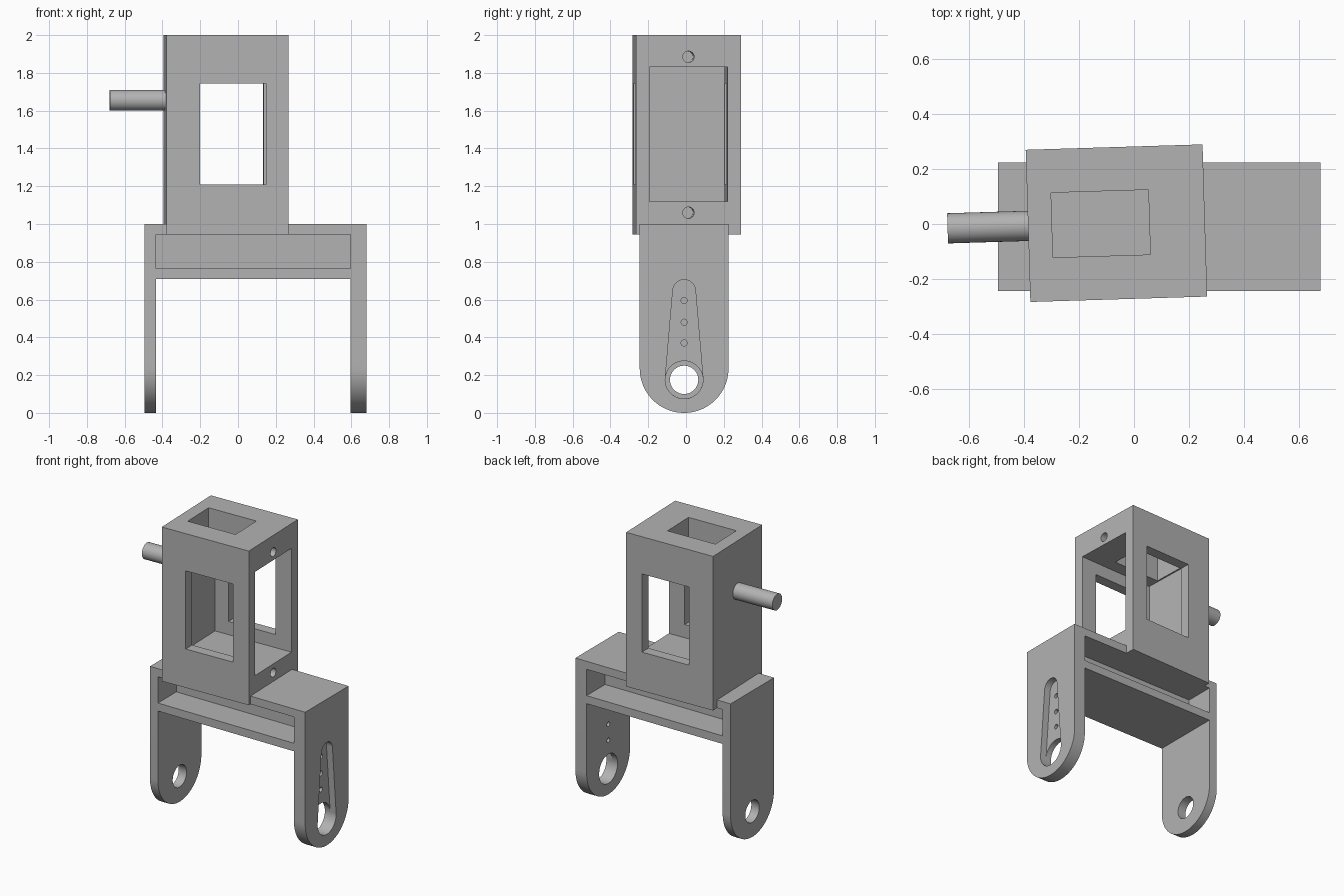
import bpy
import bmesh
from math import cos, sin, pi, radians, asin
from mathutils import Matrix, Vector

cube = bpy.data.objects.get("Cube")
if cube:
    bpy.data.objects.remove(cube, do_unlink=True)

grey = bpy.data.materials.new("plain grey")
grey.use_nodes = True
grey.diffuse_color = (0.45, 0.45, 0.45, 1)
grey.node_tree.nodes["Principled BSDF"].inputs["Base Color"].default_value = grey.diffuse_color


def arc(y, z, r, start, end, steps=32):
    """Points of an arc in the side plane."""
    return [(y + r * cos(start + (end - start) * i / steps),
             z + r * sin(start + (end - start) * i / steps)) for i in range(steps + 1)]


def disc(y, z, r):
    return arc(y, z, r, 0, 2 * pi, 48)[:-1]


def rect(y0, y1, z0, z1):
    return [(y0, z0), (y1, z0), (y1, z1), (y0, z1)]


def prism(name, outline, x0, x1):
    """Extrude a (y, z) outline along x."""
    bm = bmesh.new()
    face = bm.faces.new([bm.verts.new((x0, y, z)) for y, z in outline])
    new = bmesh.ops.extrude_face_region(bm, geom=[face])["geom"]
    verts = [g for g in new if isinstance(g, bmesh.types.BMVert)]
    bmesh.ops.translate(bm, verts=verts, vec=Vector((x1 - x0, 0, 0)))
    bmesh.ops.recalc_face_normals(bm, faces=bm.faces)
    mesh = bpy.data.meshes.new(name)
    bm.to_mesh(mesh)
    bm.free()
    mesh.materials.append(grey)
    obj = bpy.data.objects.new(name, mesh)
    bpy.context.collection.objects.link(obj)
    return obj


def select(obj):
    bpy.ops.object.select_all(action='DESELECT')
    obj.select_set(True)
    bpy.context.view_layer.objects.active = obj


def cut(obj, outline, x0, x1):
    """Subtract a prism from the object."""
    cutter = prism("cutter", outline, x0, x1)
    cutter.hide_render = True
    mod = obj.modifiers.new("cut", 'BOOLEAN')
    mod.operation = 'DIFFERENCE'
    mod.solver = 'EXACT'
    mod.object = cutter
    select(obj)
    bpy.ops.object.modifier_apply(modifier=mod.name)
    bpy.data.objects.remove(cutter, do_unlink=True)


def finish(obj):
    select(obj)
    bpy.ops.object.shade_smooth_by_angle(angle=radians(30))


# Bracket: a round-ended bar, hollowed into two legs and a crossbar
MID, R = -0.01, 0.235
LEFT, RIGHT = -0.435, 0.595
outline = arc(MID, R, R, pi, 2 * pi, 48) + [(MID + R, 1.0), (MID - R, 1.0)]
bracket = prism("bracket", outline, -0.495, 0.68)
cut(bracket, rect(-1, 1, -1, 0.71), LEFT, RIGHT)

# Crossbar pockets either side of a central web
cut(bracket, rect(-1, MID - 0.035, 0.765, 0.945), LEFT, RIGHT)
cut(bracket, rect(MID + 0.035, 1, 0.765, 0.945), LEFT, RIGHT)

# Pivot hole in the thin leg, arm-shaped recess and holes in the thick leg
AXLE = 0.175
cut(bracket, disc(MID, AXLE, 0.075), -0.6, -0.4)
top, r_big, r_small = 0.645, 0.1, 0.06
tilt = asin((r_big - r_small) / (top - AXLE))
arm = arc(MID, top, r_small, tilt, pi - tilt) + arc(MID, AXLE, r_big, pi - tilt, 2 * pi + tilt)
cut(bracket, arm, 0.635, 0.75)
cut(bracket, disc(MID, AXLE, r_big), 0.55, 0.75)
for z in (0.37, 0.48, 0.595):
    cut(bracket, disc(MID, z, 0.016), 0.55, 0.75)
finish(bracket)

# Housing: a box open on one side, with windows front, back and top
W, D = 0.3225, 0.2775
housing = prism("housing", rect(-D, D, 0.945, 2.0), -W, W)
cut(housing, rect(-0.206, 0.206, 1.12, 1.83), -0.245, 0.5)
cut(housing, rect(-1, 1, 1.21, 1.745), -0.145, 0.205)
cut(housing, rect(-0.118, 0.118, 1.7, 2.2), -0.235, 0.12)
for z in (1.06, 1.885):
    cut(housing, disc(0, z, 0.03), 0.13, 0.5)
finish(housing)

# Shaft on the closed side
shaft = prism("shaft", disc(0, 1.655, 0.055), -0.616, -0.3)
finish(shaft)

# Housing and shaft sit slightly turned on the bracket
turn = Matrix.Translation((-0.064, 0.003, 0)) @ Matrix.Rotation(radians(1.75), 4, 'Z')
for obj in (housing, shaft):
    obj.data.transform(turn)
